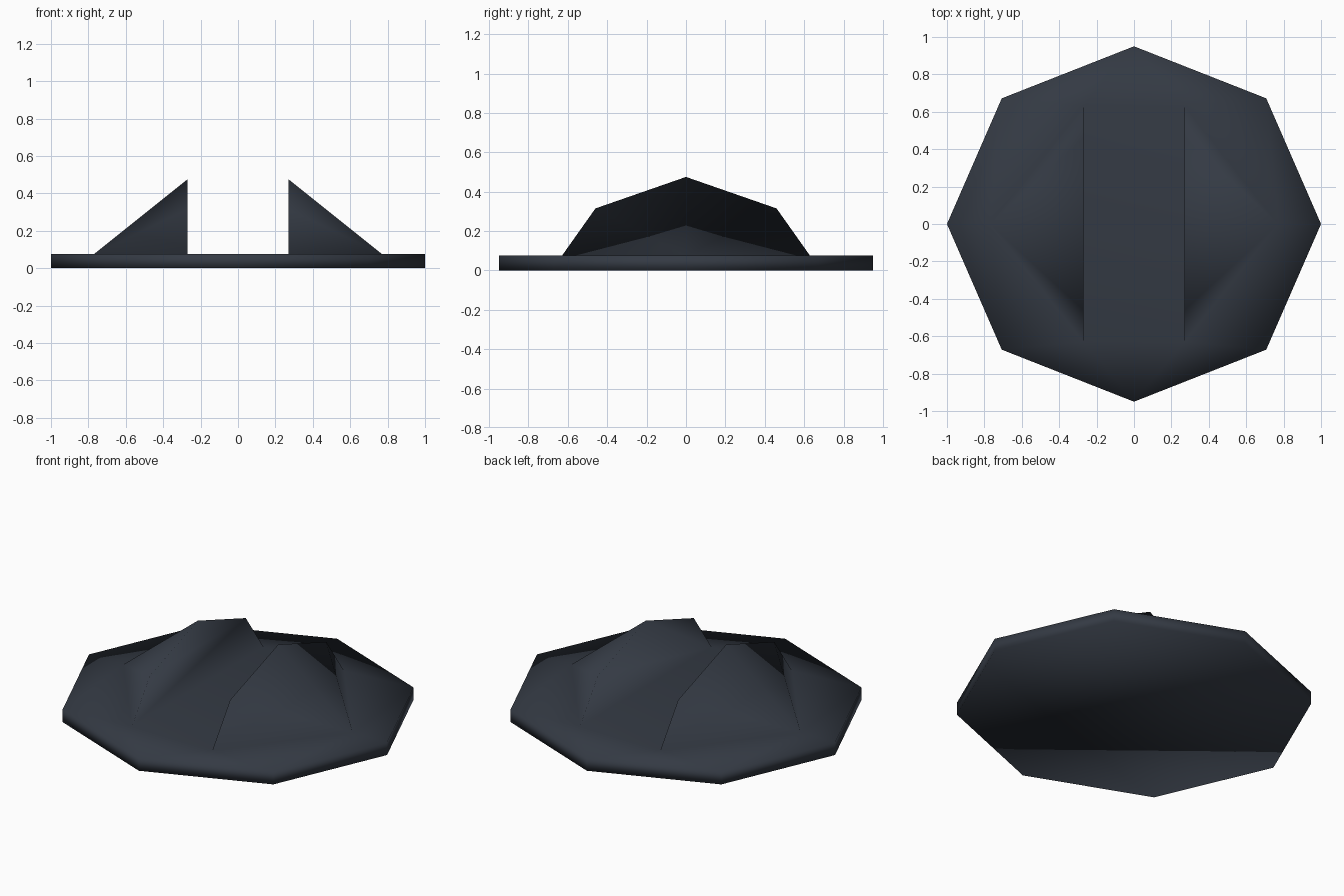
import bpy, bmesh, math

if "Cube" in bpy.data.objects:
    bpy.data.objects.remove(bpy.data.objects["Cube"])

mat = bpy.data.materials.new("dark slate")
mat.diffuse_color = (0.034, 0.042, 0.057, 1)
mat.use_nodes = True
mat.node_tree.nodes["Principled BSDF"].inputs["Base Color"].default_value = mat.diffuse_color

H = 0.075                      # plate thickness
bm = bmesh.new()
V = lambda x, y, z: bm.verts.new((x, y, z))
face = lambda *vs: bm.faces.new(vs)

# Octagonal plate: bottom and rim
ring = [(math.cos(k * math.pi / 4), 0.95 * math.sin(k * math.pi / 4)) for k in range(8)]
low = [V(x, y, 0) for x, y in ring]
top = [V(x, y, H) for x, y in ring]
face(*reversed(low))
for k in range(8):
    n = (k + 1) % 8
    face(low[k], low[n], top[n], top[k])

# Two fins, mirrored in x, growing out of the plate top
feet = {}
for s in (1, -1):
    tip, peak = V(0.77 * s, 0, H), V(0.27 * s, 0, 0.475)
    wall = []
    for t in (1, -1):
        foot, shoulder = V(0.27 * s, 0.63 * t, H), V(0.27 * s, 0.46 * t, 0.315)
        feet[s, t] = foot
        wall.append((foot, shoulder))
        # sloping outer faces
        face(peak, shoulder, tip)
        face(shoulder, foot, tip)
        # plate top around the fin
        side = top[0 if s > 0 else 4]
        corner = top[{(1, 1): 1, (-1, 1): 3, (-1, -1): 5, (1, -1): 7}[s, t]]
        end = top[2 if t > 0 else 6]
        face(tip, side, corner)
        face(tip, corner, foot)
        face(foot, corner, end)
    # upright inner wall
    (f1, s1), (f2, s2) = wall
    face(f1, s1, peak, s2, f2)

# Plate top between the fins
face(feet[1, 1], feet[-1, 1], feet[-1, -1], feet[1, -1])
for t, end in ((1, top[2]), (-1, top[6])):
    face(feet[1, t], end, feet[-1, t])

bmesh.ops.recalc_face_normals(bm, faces=bm.faces)
for f in bm.faces:
    f.smooth = True
mesh = bpy.data.meshes.new("finned_plate")
bm.to_mesh(mesh)
bm.free()
mesh.materials.append(mat)
bpy.context.collection.objects.link(bpy.data.objects.new("finned_plate", mesh))
